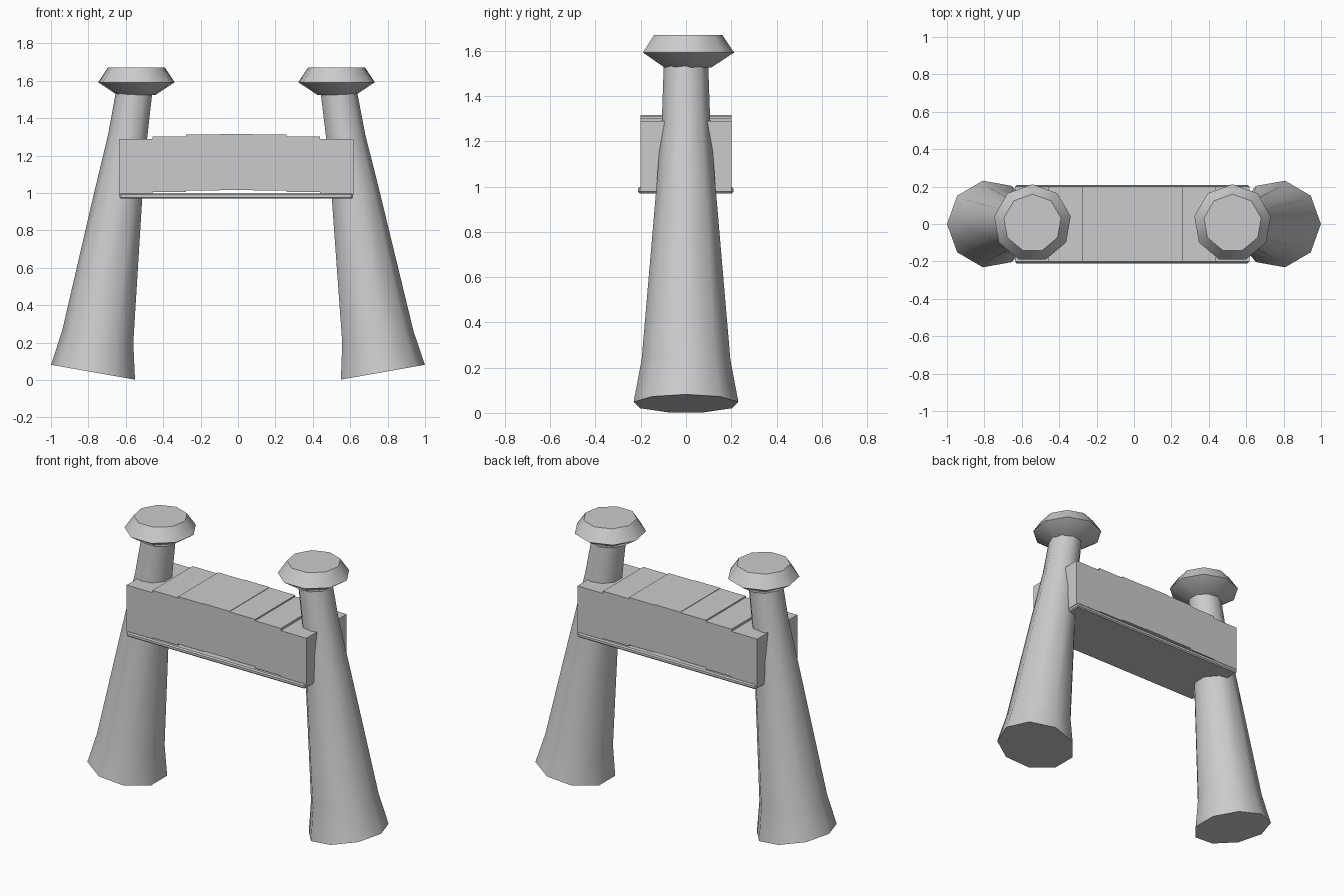
import bpy, math
from mathutils import Vector, Matrix

if "Cube" in bpy.data.objects:
    bpy.data.objects.remove(bpy.data.objects["Cube"])


def make_object(name, verts, faces, smooth_angle=None):
    mesh = bpy.data.meshes.new(name)
    mesh.from_pydata(verts, [], faces)
    mesh.update()
    obj = bpy.data.objects.new(name, mesh)
    bpy.context.collection.objects.link(obj)
    if smooth_angle:
        bpy.ops.object.select_all(action='DESELECT')
        obj.select_set(True)
        bpy.context.view_layer.objects.active = obj
        bpy.ops.object.shade_smooth_by_angle(angle=math.radians(smooth_angle))
    return obj


def loft(name, rings, sides=9, start=0.0, smooth_angle=45):
    """Capped loft through rings of (centre, radius, tilt about y in degrees)."""
    verts = []
    for centre, radius, tilt in rings:
        rot = Matrix.Rotation(math.radians(tilt), 3, 'Y')
        for i in range(sides):
            a = start + math.tau * i / sides
            verts.append(Vector(centre) + rot @ Vector((radius * math.cos(a), radius * math.sin(a), 0)))
    faces = [tuple(reversed(range(sides)))]
    for r in range(len(rings) - 1):
        for i in range(sides):
            j = (i + 1) % sides
            faces.append((r * sides + i, r * sides + j, (r + 1) * sides + j, (r + 1) * sides + i))
    faces.append(tuple(range((len(rings) - 1) * sides, len(rings) * sides)))
    return make_object(name, verts, faces, smooth_angle)


def box(name, lo, hi):
    v = [(x, y, z) for z in (lo[2], hi[2]) for x, y in
         ((lo[0], lo[1]), (hi[0], lo[1]), (hi[0], hi[1]), (lo[0], hi[1]))]
    f = [(3, 2, 1, 0), (4, 5, 6, 7), (0, 1, 5, 4), (1, 2, 6, 5), (2, 3, 7, 6), (3, 0, 4, 7)]
    return make_object(name, v, f)


# Flared leaning posts: distance from centre, height, radius, tilt
post = [(0.768, 0.041, 0.235, 10), (0.743, 0.23, 0.199, 9.5),
        (0.632, 0.98, 0.134, 8.5), (0.580, 1.30, 0.108, 8), (0.541, 1.56, 0.099, 6)]
for side, label in ((-1, "left"), (1, "right")):
    rings = []
    for x, z, r, tilt in post:
        shift = -0.008 * z / 1.5      # posts lean very slightly left of symmetric
        rings.append(((side * x + shift, 0, z), r, -side * tilt))
    loft(label + "_post", rings, start=0 if side > 0 else math.pi)

    # Faceted cap on each post
    cx = -0.008 + side * 0.535
    loft(label + "_post_cap",
         [((cx, 0.005, 1.525), 0.105, 0), ((cx, 0.005, 1.592), 0.2076, 0),
          ((cx, 0.005, 1.67), 0.155, 0)], start=math.pi / 2, smooth_angle=42)

# Seven blocks forming a shallow arch
width = 1.255 / 7
for i in range(7):
    x0 = -0.637 + i * width
    rise = 0.026 - 0.0029 * (i - 3) ** 2
    box("beam_block_%d" % (i + 1), (x0, -0.2, 0.99 + rise), (x0 + width, 0.2, 1.289 + rise))

# Thin plank under the blocks
plank = box("beam_plank", (-0.633, -0.211, 0.97), (0.614, 0.209, 0.998))
bevel = plank.modifiers.new("soft_edge", 'BEVEL')
bevel.width = 0.007
bevel.segments = 1
